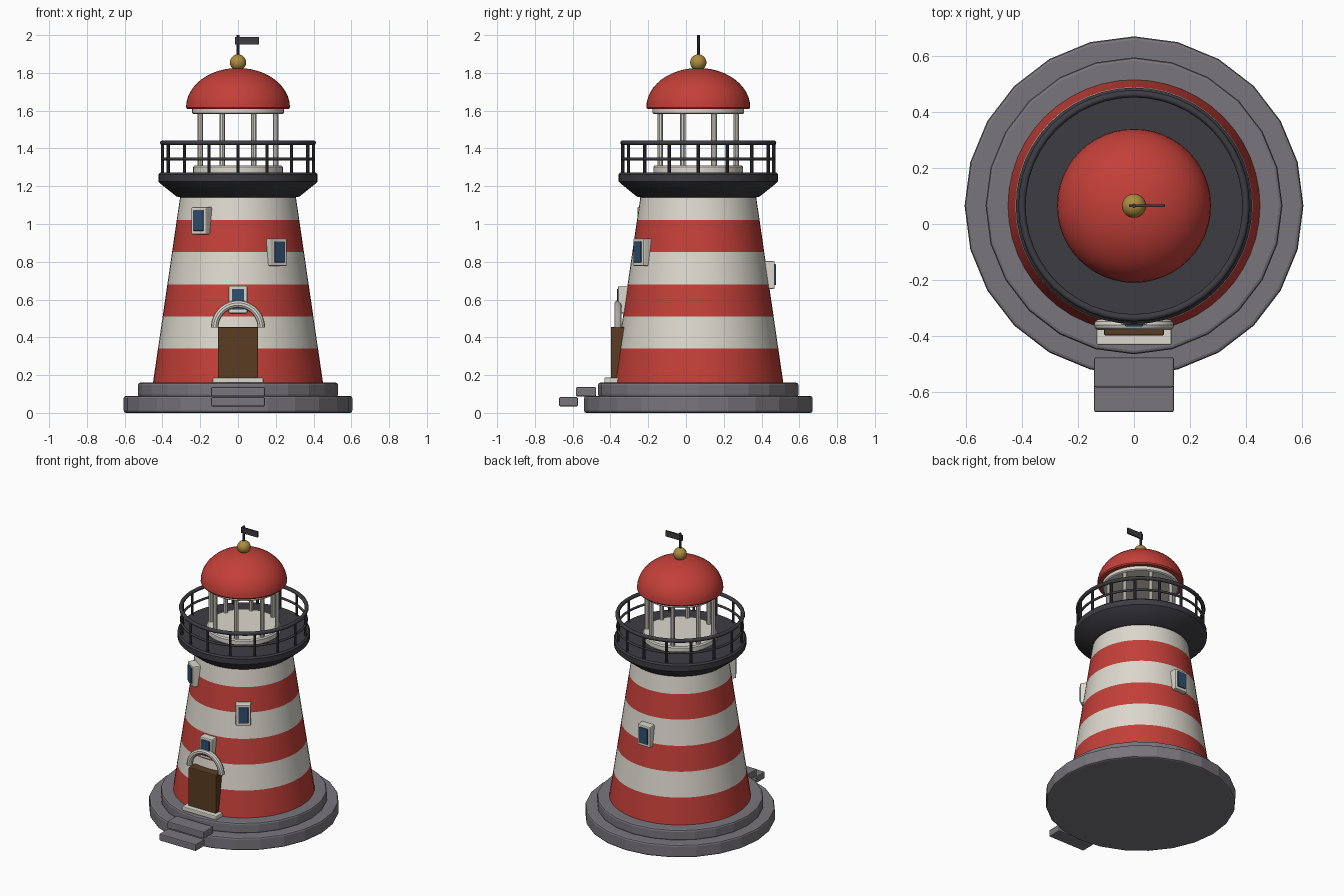
import bpy, bmesh
from math import sin, cos, pi, radians
from mathutils import Matrix

if "Cube" in bpy.data.objects:
    bpy.data.objects.remove(bpy.data.objects["Cube"])

CY = 0.065  # tower axis sits slightly back so the steps fit


def material(name, rgb):
    m = bpy.data.materials.new(name)
    m.diffuse_color = (*rgb, 1)
    m.use_nodes = True
    m.node_tree.nodes["Principled BSDF"].inputs["Base Color"].default_value = m.diffuse_color
    return m


RED = material("red_paint", (0.55, 0.05, 0.04))
WHITE = material("white_paint", (0.72, 0.69, 0.62))
DARK = material("dark_iron", (0.045, 0.045, 0.055))
STONE = material("stone", (0.19, 0.18, 0.2))
GLASS = material("blue_glass", (0.03, 0.08, 0.16))
WOOD = material("wood", (0.1, 0.045, 0.015))
GOLD = material("gold", (0.42, 0.26, 0.05))


def finish(name, bm, mats, smooth=True, bevel=0):
    bmesh.ops.recalc_face_normals(bm, faces=bm.faces)
    me = bpy.data.meshes.new(name)
    bm.to_mesh(me)
    bm.free()
    for m in mats:
        me.materials.append(m)
    ob = bpy.data.objects.new(name, me)
    bpy.context.collection.objects.link(ob)
    bpy.ops.object.select_all(action='DESELECT')
    ob.select_set(True)
    bpy.context.view_layer.objects.active = ob
    if smooth:
        bpy.ops.object.shade_smooth_by_angle(angle=radians(30))
    if bevel:
        b = ob.modifiers.new("bevel", 'BEVEL')
        b.width, b.segments = bevel, 2
    return ob


def lathe(name, profile, mats, n=48, smooth=True, bevel=0):
    """Revolve (radius, z) points; bands take the materials in turn."""
    bm = bmesh.new()
    rings = []
    for r, z in profile:
        rings.append([bm.verts.new((r * cos(2 * pi * i / n), CY + r * sin(2 * pi * i / n), z))
                      for i in range(n)])
    for k in range(len(rings) - 1):
        for i in range(n):
            j = (i + 1) % n
            f = bm.faces.new((rings[k][i], rings[k][j], rings[k + 1][j], rings[k + 1][i]))
            f.material_index = k % len(mats)
    bm.faces.new(rings[0][::-1])
    bm.faces.new(rings[-1]).material_index = (len(rings) - 2) % len(mats)
    return finish(name, bm, mats, smooth, bevel)


def box(name, x, y, z, mat, bevel=0.006, turn=0):
    """Box from (min, max) ranges, turned about the tower axis."""
    bm = bmesh.new()
    c = [(a + b) / 2 for a, b in (x, y, z)]
    s = [b - a for a, b in (x, y, z)]
    spin = Matrix.Translation((0, CY, 0)) @ Matrix.Rotation(turn, 4, 'Z') @ Matrix.Translation((0, -CY, 0))
    bmesh.ops.create_cube(bm, size=1, matrix=spin @ Matrix.Translation(c) @ Matrix.Diagonal((*s, 1)))
    return finish(name, bm, [mat], False, bevel)


def posts(name, count, ring, r, z0, z1, mat, start=0.0):
    bm = bmesh.new()
    for i in range(count):
        a = start + 2 * pi * i / count
        bmesh.ops.create_cone(bm, cap_ends=True, segments=10, radius1=r, radius2=r, depth=z1 - z0,
                              matrix=Matrix.Translation((ring * cos(a), CY + ring * sin(a), (z0 + z1) / 2)))
    return finish(name, bm, [mat])


def torus(name, R, r, z, mat):
    bpy.ops.mesh.primitive_torus_add(major_radius=R, minor_radius=r, major_segments=48,
                                     minor_segments=10, location=(0, CY, z))
    ob = bpy.context.object
    ob.name = name
    ob.data.materials.append(mat)
    bpy.ops.object.shade_smooth_by_angle(angle=radians(60))


# Faceted stone base
lathe("base_lower", [(0.605, 0), (0.605, 0.09)], [STONE], 24, False, 0.012)
lathe("base_upper", [(0.53, 0.085), (0.53, 0.16)], [STONE], 24, False, 0.012)

# Striped tapering tower
zs = [0.155, 0.34, 0.51, 0.68, 0.853, 1.02, 1.19]
lathe("tower", [(0.45 - (z - 0.16) * 0.146, z) for z in zs], [RED, WHITE])

# Gallery deck and railing
lathe("gallery", [(0.30, 1.14), (0.325, 1.145), (0.412, 1.215), (0.422, 1.225),
                  (0.422, 1.263), (0.412, 1.273)], [DARK])
torus("rail_top", 0.40, 0.013, 1.43, DARK)
torus("rail_middle", 0.40, 0.008, 1.345, DARK)
posts("rail_posts", 16, 0.40, 0.009, 1.265, 1.43, DARK)

# Open lantern room
lathe("lantern_floor", [(0.237, 1.27), (0.237, 1.302), (0.23, 1.31)], [WHITE])
posts("lantern_posts", 8, 0.217, 0.015, 1.305, 1.595, WHITE, pi / 8)
lathe("lantern_ring", [(0.235, 1.582), (0.243, 1.588), (0.243, 1.618)], [WHITE])

# Dome, ball and weather vane
dome = [(0.275 * cos(t * pi / 24), 1.618 + 0.208 * sin(t * pi / 24)) for t in range(12)]
lathe("dome", [(0.27, 1.61)] + dome + [(0.002, 1.826)], [RED])
bm = bmesh.new()
bmesh.ops.create_uvsphere(bm, u_segments=24, v_segments=14, radius=0.043,
                          matrix=Matrix.Translation((0, CY, 1.855)))
finish("finial_ball", bm, [GOLD])
posts("vane_pole", 1, 0, 0.008, 1.86, 2.0, DARK)
box("vane_flag", (-0.017, 0.11), (CY - 0.005, CY + 0.005), (1.95, 1.99), DARK, 0)

# Windows: (name, turn from front, centre height)
for name, deg, z in (("front", 0, 0.6), ("right", 34.5, 0.85), ("left", -35, 1.017), ("back", 180, 0.73)):
    y = CY - (0.45 - (z - 0.16) * 0.146)
    t = radians(deg)
    box(name + "_window_frame", (-0.049, 0.049), (y - 0.038, y + 0.025), (z - 0.073, z + 0.073), WHITE, 0.007, t)
    box(name + "_window_pane", (-0.032, 0.032), (y - 0.045, y), (z - 0.053, z + 0.057), GLASS, 0.003, t)

# Door with arch and threshold
box("door", (-0.107, 0.107), (-0.398, -0.32), (0.17, 0.455), WOOD)
box("threshold", (-0.134, 0.134), (-0.432, -0.34), (0.157, 0.187), WHITE)
bm = bmesh.new()
R, r, n, m = 0.123, 0.02, 24, 10
arch = []
for i in range(n + 1):
    a = pi * i / n
    arch.append([bm.verts.new(((R + r * cos(b)) * cos(a), -0.36 + r * sin(b), 0.453 + (R + r * cos(b)) * sin(a)))
                 for b in [2 * pi * k / m for k in range(m)]])
for p, q in zip(arch, arch[1:]):
    for k in range(m):
        bm.faces.new((p[k], p[(k + 1) % m], q[(k + 1) % m], q[k]))
bm.faces.new(arch[0])
bm.faces.new(arch[-1])
finish("door_arch", bm, [WHITE])

# Entrance steps
box("step_upper", (-0.142, 0.142), (-0.583, -0.476), (0.088, 0.136), STONE)
box("step_lower", (-0.142, 0.142), (-0.672, -0.572), (0.035, 0.083), STONE)
